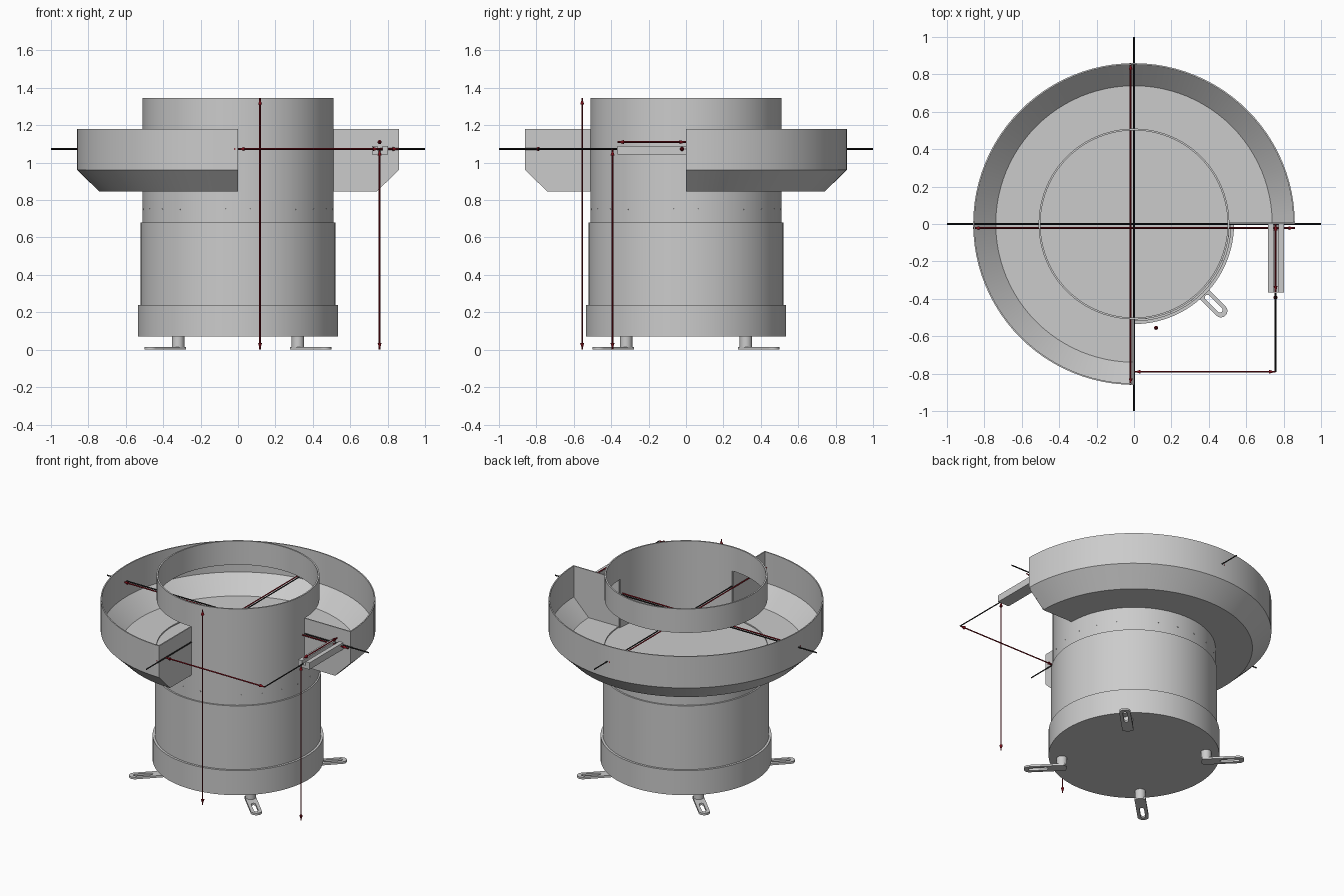
import bpy, bmesh
from math import radians, cos, sin, pi
from mathutils import Vector, Matrix

if "Cube" in bpy.data.objects:
    bpy.data.objects.remove(bpy.data.objects["Cube"])


def finish(name, bm, mat=None, smooth=True):
    bmesh.ops.remove_doubles(bm, verts=bm.verts, dist=1e-5)
    bmesh.ops.recalc_face_normals(bm, faces=bm.faces)
    me = bpy.data.meshes.new(name)
    bm.to_mesh(me)
    bm.free()
    ob = bpy.data.objects.new(name, me)
    bpy.context.collection.objects.link(ob)
    if mat:
        me.materials.append(mat)
    if smooth:
        bpy.ops.object.select_all(action='DESELECT')
        ob.select_set(True)
        bpy.context.view_layer.objects.active = ob
        bpy.ops.object.shade_smooth_by_angle(angle=radians(25))
    return ob


def revolve(name, profile, a0=0, a1=360, closed=True):
    """Turn an (r, z) profile about z between two angles."""
    bm = bmesh.new()
    steps = int((a1 - a0) / 3.75)
    rings = []
    for i in range(steps + 1):
        a = radians(a0 + (a1 - a0) * i / steps)
        rings.append([bm.verts.new((r * cos(a), r * sin(a), z)) for r, z in profile])
    n = len(profile)
    for p, q in zip(rings, rings[1:]):
        for j in range(n if closed else n - 1):
            k = (j + 1) % n
            bm.faces.new((p[j], q[j], q[k], p[k]))
    if closed and a1 - a0 < 360:
        bm.faces.new(rings[0])
        bm.faces.new(rings[-1][::-1])
    bmesh.ops.remove_doubles(bm, verts=bm.verts, dist=1e-5)
    bmesh.ops.dissolve_degenerate(bm, dist=1e-5, edges=bm.edges)
    return finish(name, bm)


def prism(name, points, depth, matrix):
    """Extrude a flat outline by depth along its local z."""
    bm = bmesh.new()
    face = bm.faces.new([bm.verts.new((x, y, 0)) for x, y in points])
    out = bmesh.ops.extrude_face_region(bm, geom=[face])
    moved = [v for v in out['geom'] if isinstance(v, bmesh.types.BMVert)]
    bmesh.ops.translate(bm, verts=moved, vec=(0, 0, depth))
    bmesh.ops.transform(bm, matrix=matrix, verts=bm.verts)
    return finish(name, bm, smooth=False)


def rod(bm, p, q, r1, r2, seg):
    p, q = Vector(p), Vector(q)
    d = q - p
    m = Matrix.Translation((p + q) / 2) @ d.to_track_quat('Z', 'Y').to_matrix().to_4x4()
    bmesh.ops.create_cone(bm, cap_ends=True, segments=seg, radius1=r1, radius2=r2,
                          depth=d.length, matrix=m)


def line(name, p, q, mat, arrows=False):
    bm = bmesh.new()
    rod(bm, p, q, 0.005, 0.005, 4)
    if arrows:
        d = (Vector(q) - Vector(p)).normalized() * 0.035
        rod(bm, Vector(p) + d, p, 0.011, 0, 10)
        rod(bm, Vector(q) - d, q, 0.011, 0, 10)
    return finish(name, bm, mat, smooth=False)


def material(name, color):
    m = bpy.data.materials.new(name)
    m.diffuse_color = color
    m.use_nodes = True
    m.node_tree.nodes["Principled BSDF"].inputs["Base Color"].default_value = m.diffuse_color
    return m


red = material("dark_red", (0.2, 0.005, 0.01, 1))
black = material("black", (0.01, 0.01, 0.01, 1))

# Stacked drum: base, body and neck below the bowl
revolve("base_drum", [(0, 0.07), (0.535, 0.07), (0.535, 0.24), (0, 0.24)], closed=False)
revolve("body_drum", [(0.515, 0.24), (0.52, 0.24), (0.52, 0.68), (0, 0.68)], closed=False)
revolve("neck_drum", [(0.51, 0.68), (0.51, 0.845), (0, 0.845)], closed=False)

# Upper collar and the front quarter wall that joins it to the neck
revolve("upper_collar", [(0.5, 1.18), (0.51, 1.18), (0.51, 1.345), (0.5, 1.345)])
revolve("front_wall", [(0.5, 0.845), (0.51, 0.845), (0.51, 1.18), (0.5, 1.18)], -90, 0)

# Three-quarter outer bowl with flat end plates
revolve("outer_bowl", [(0.51, 0.845), (0.742, 0.845), (0.86, 0.962), (0.86, 1.18),
                       (0.852, 1.18), (0.852, 0.966), (0.739, 0.853), (0.51, 0.853)], 0, 270)
plate = [(0.505, 0.845), (0.742, 0.845), (0.86, 0.962), (0.86, 1.18), (0.505, 1.18)]
upright = Matrix.Rotation(pi / 2, 4, 'X')
prism("end_plate_right", plate, -0.008, upright)
prism("end_plate_front", plate, 0.008, Matrix.Rotation(-pi / 2, 4, 'Z') @ upright)

# Grooved outlet rail
rail = [(0.717, 1.043), (0.803, 1.043), (0.803, 1.09), (0.773, 1.09),
        (0.773, 1.065), (0.745, 1.065), (0.745, 1.09), (0.717, 1.09)]
prism("outlet_rail", rail, 0.367, upright)

# Four feet: post plus slotted, round-ended tab


def stadium(x0, x1, r, square):
    tip = [(x1 + r * cos(a), r * sin(a)) for a in [-pi / 2 + pi * i / 10 for i in range(11)]]
    if square:
        return tip + [(x0, r * (1 - 2 * i / 10)) for i in range(11)]
    return tip + [(x0 - r * cos(a), -r * sin(a)) for a in [-pi / 2 + pi * i / 10 for i in range(11)]]


def foot(index):
    turn = Matrix.Rotation(radians(45 + 90 * index), 4, 'Z')
    outer = stadium(0.43, 0.657, 0.035, True)
    slot = stadium(0.555, 0.65, 0.014, False)
    bm = bmesh.new()
    loops = [[bm.verts.new((x, y, z)) for x, y in pts]
             for pts in (outer, slot) for z in (0.0, 0.014)]
    n = len(outer)
    for a, b in ((0, 1), (2, 3), (0, 2), (1, 3)):
        for i in range(n):
            k = (i + 1) % n
            bm.faces.new((loops[a][i], loops[a][k], loops[b][k], loops[b][i]))
    bmesh.ops.transform(bm, matrix=turn, verts=bm.verts)
    finish(f"foot_tab_{index + 1}", bm)
    bm = bmesh.new()
    rod(bm, (0.453, 0, 0.0), (0.453, 0, 0.072), 0.033, 0.033, 32)
    bmesh.ops.transform(bm, matrix=turn, verts=bm.verts)
    finish(f"foot_post_{index + 1}", bm)


for i in range(4):
    foot(i)

# Small screws around the neck
bm = bmesh.new()
for i in range(24):
    a = radians(15 * i + 7.5)
    d = Vector((cos(a), sin(a), 0))
    rod(bm, d * 0.505 + Vector((0, 0, 0.75)), d * 0.512 + Vector((0, 0, 0.75)), 0.004, 0.004, 8)
finish("neck_screws", bm)

# Centre lines
H = 1.073
line("centre_line_x", (-1, 0, H), (1, 0, H), black)
line("centre_line_y", (0, -1, H), (0, 1, H), black)
line("outlet_centre_line", (0.757, -0.37, H), (0.757, -0.79, H), black)

# Dimension arrows
for name, p, q in (
        ("height_arrow", (0.118, -0.555, 0), (0.118, -0.555, 1.345)),
        ("outlet_height_arrow", (0.757, -0.393, 0), (0.757, -0.393, H)),
        ("width_arrow_x", (-0.86, -0.022, H), (0.86, -0.022, H)),
        ("width_arrow_y", (-0.018, -0.86, H), (-0.018, 0.86, H)),
        ("outlet_offset_arrow", (0, -0.79, H), (0.757, -0.79, H)),
        ("outlet_length_arrow", (0.757, -0.367, 1.11), (0.757, 0, 1.11))):
    line(name, p, q, red, True)
